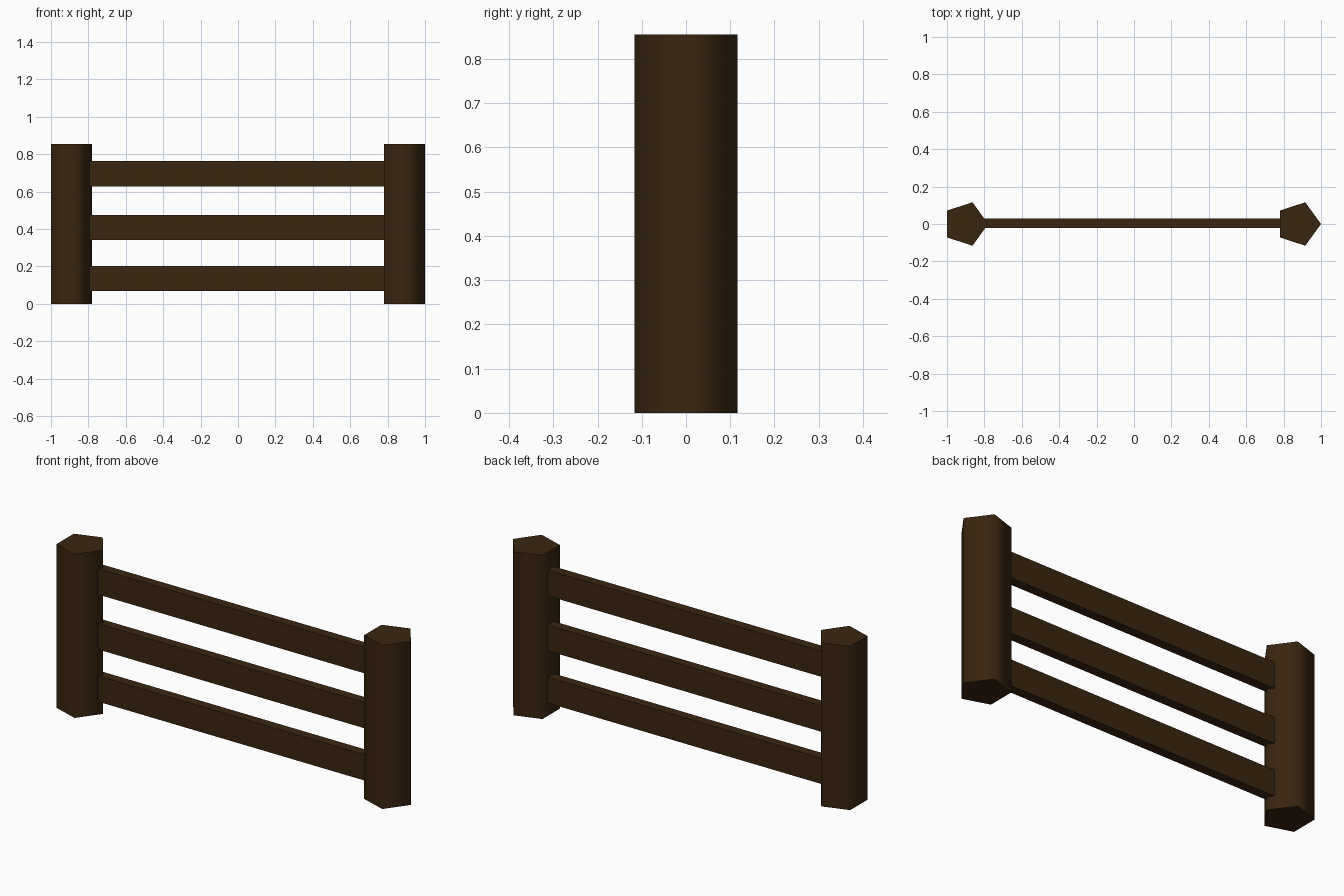
import bpy
import math

if "Cube" in bpy.data.objects:
    bpy.data.objects.remove(bpy.data.objects["Cube"], do_unlink=True)

# Dark timber colour
wood = bpy.data.materials.new("dark_brown_wood")
wood.use_nodes = True
colour = (0.042, 0.019, 0.005, 1)
wood.diffuse_color = colour
bsdf = wood.node_tree.nodes["Principled BSDF"]
bsdf.inputs["Base Color"].default_value = colour
bsdf.inputs["Roughness"].default_value = 0.9

RADIUS = 0.122
HEIGHT = 0.855


def add_post(name, x):
    # Five-sided post with one corner towards +x
    bpy.ops.mesh.primitive_cylinder_add(
        vertices=5, radius=RADIUS, depth=HEIGHT,
        location=(x, 0, HEIGHT / 2), rotation=(0, 0, -math.pi / 2))
    post = bpy.context.object
    post.name = name
    bpy.ops.object.transform_apply(location=False, rotation=True, scale=True)
    bpy.ops.object.shade_smooth_by_angle(angle=math.radians(80))
    post.data.materials.append(wood)


def add_rail(name, z):
    # Flat board whose ends are sunk into both posts
    bpy.ops.mesh.primitive_cube_add(size=1, location=(0, 0.004, z))
    rail = bpy.context.object
    rail.name = name
    rail.scale = (1.68, 0.05, 0.135)
    bpy.ops.object.transform_apply(location=False, rotation=False, scale=True)
    rail.data.materials.append(wood)


# Posts: outer edges reach x = -1 and x = 1
add_post("left_post", 1 - RADIUS)
add_post("right_post", RADIUS * math.cos(math.pi / 5) - 1)

# Three horizontal rails
for name, z in (("bottom_rail", 0.135), ("middle_rail", 0.408), ("top_rail", 0.695)):
    add_rail(name, z)
